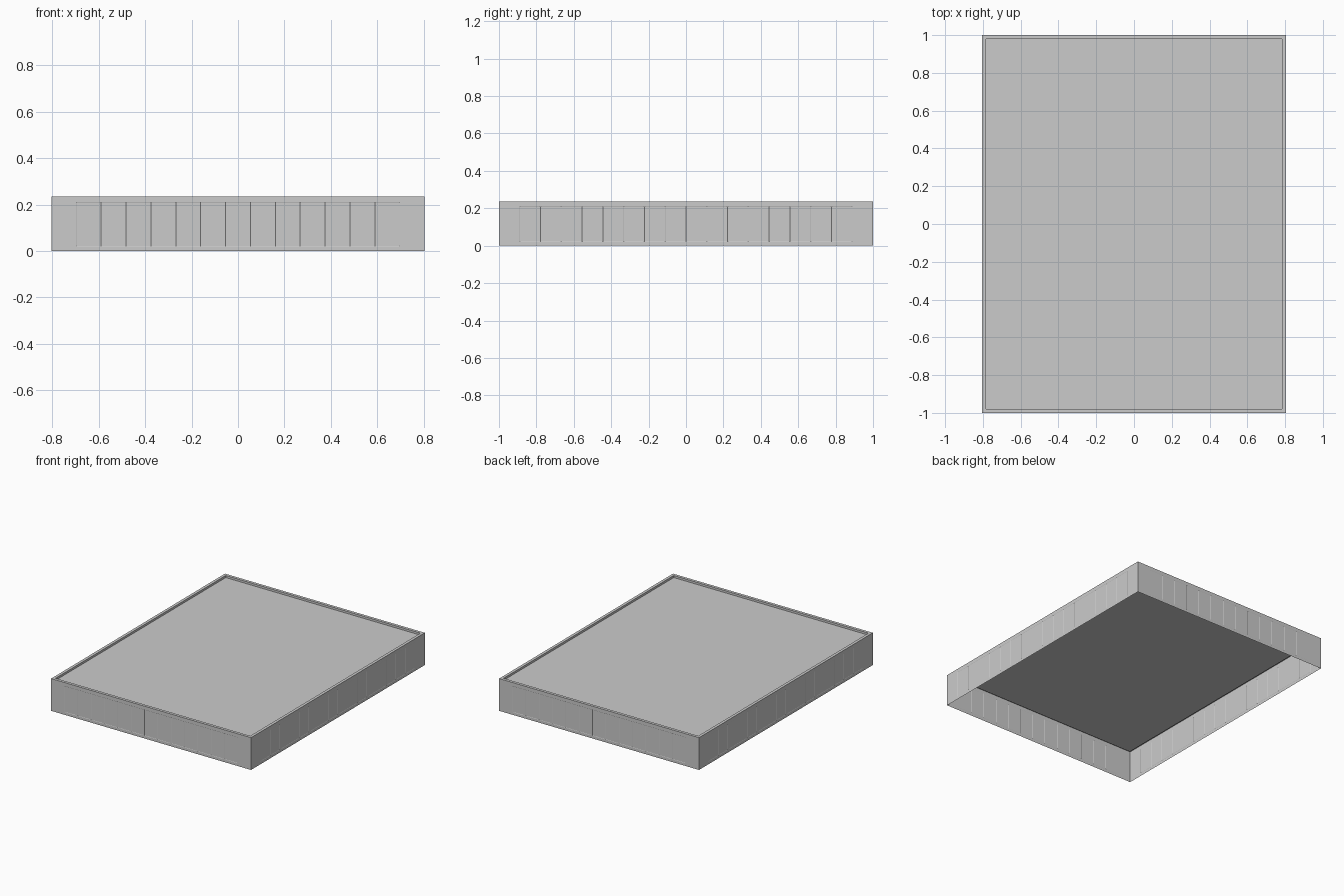
import bpy, bmesh

if "Cube" in bpy.data.objects:
    bpy.data.objects.remove(bpy.data.objects["Cube"])

HX, HY, H = 0.805, 1.0, 0.235      # half width, half depth, height
RIM, DROP = 0.021, 0.015           # rim width, depth of the recessed top


def make_object(name, bm):
    mesh = bpy.data.meshes.new(name)
    bm.to_mesh(mesh)
    bm.free()
    obj = bpy.data.objects.new(name, mesh)
    bpy.context.collection.objects.link(obj)
    return obj


def wall(name, start, end, columns):
    """Thin wall between two corners, with a row of very shallow plank panels."""
    bm = bmesh.new()
    levels = [0, 0.02, 0.21, H]
    grid = []
    for z in levels:
        row = []
        for i in range(columns + 1):
            t = i / columns
            row.append(bm.verts.new((start[0] + (end[0] - start[0]) * t,
                                     start[1] + (end[1] - start[1]) * t, z)))
        grid.append(row)
    planks = []
    for r in range(3):
        for c in range(columns):
            f = bm.faces.new((grid[r][c], grid[r][c + 1],
                              grid[r + 1][c + 1], grid[r + 1][c]))
            if r == 1 and 0 < c < columns - 1:
                planks.append(f)
    bm.normal_update()
    bmesh.ops.inset_individual(bm, faces=planks, thickness=0.003, depth=-0.001)
    make_object(name, bm)


# Four side walls, open underneath
corners = [(-HX, -HY), (HX, -HY), (HX, HY), (-HX, HY)]
names = ["front_wall", "right_wall", "back_wall", "left_wall"]
for i, name in enumerate(names):
    wall(name, corners[i], corners[(i + 1) % 4], 15 if i % 2 == 0 else 18)

# Top rim stepping down to the recessed flat top
bm = bmesh.new()


def ring(inset, z):
    """Four corner points, pulled in from the outline."""
    return [bm.verts.new((sx * (HX - inset), sy * (HY - inset), z))
            for sx, sy in ((-1, -1), (1, -1), (1, 1), (-1, 1))]


rings = [ring(0, H), ring(RIM, H), ring(RIM, H - DROP)]
for outer, inner in zip(rings, rings[1:]):
    for i in range(4):
        j = (i + 1) % 4
        bm.faces.new((outer[i], outer[j], inner[j], inner[i]))
bm.faces.new(rings[-1])
make_object("recessed_top", bm)
